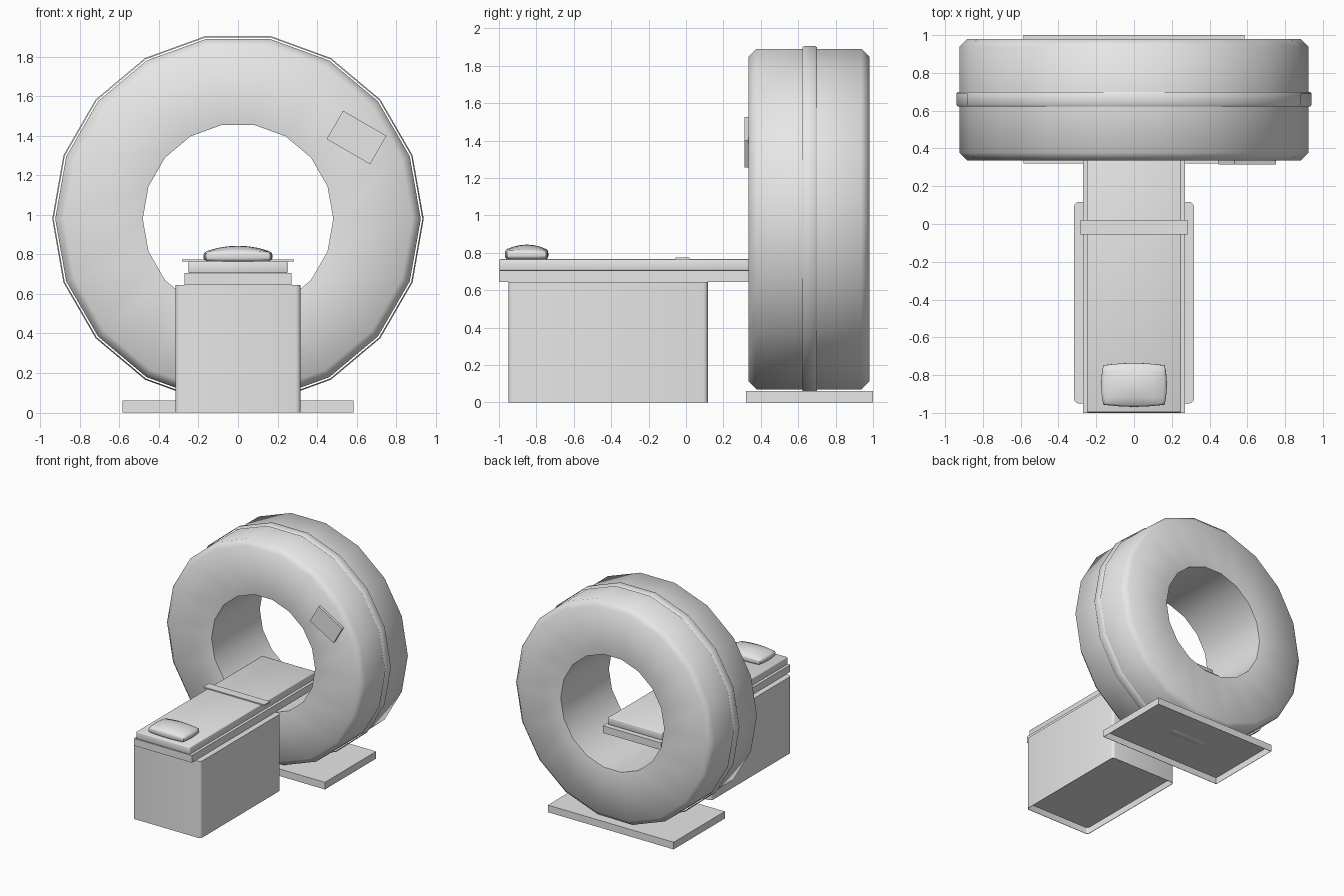
import bpy, bmesh, math
from mathutils import Matrix, Vector

if "Cube" in bpy.data.objects:
    bpy.data.objects.remove(bpy.data.objects["Cube"])

SIDES = 18
RING_Z = 0.98

grey = bpy.data.materials.new("light_grey")
grey.diffuse_color = (0.8, 0.8, 0.8, 1)
grey.use_nodes = True
grey.node_tree.nodes["Principled BSDF"].inputs["Base Color"].default_value = grey.diffuse_color


def finish(bm, name, angle=50):
    """Turn a bmesh into a smooth-by-angle object with the grey material."""
    bmesh.ops.recalc_face_normals(bm, faces=bm.faces)
    me = bpy.data.meshes.new(name)
    bm.to_mesh(me)
    bm.free()
    me.materials.append(grey)
    me.polygons.foreach_set("use_smooth", [True] * len(me.polygons))
    me.set_sharp_from_angle(angle=math.radians(angle))
    ob = bpy.data.objects.new(name, me)
    bpy.context.collection.objects.link(ob)
    return ob


def box_bm(x0, x1, y0, y1, z0, z1):
    bm = bmesh.new()
    bmesh.ops.create_cube(bm, size=1)
    bmesh.ops.scale(bm, vec=(x1 - x0, y1 - y0, z1 - z0), verts=bm.verts)
    bmesh.ops.translate(bm, vec=((x0 + x1) / 2, (y0 + y1) / 2, (z0 + z1) / 2), verts=bm.verts)
    return bm


def hollow_bottom(bm, depth, wall=0.004):
    """Recess the underside, leaving a thin rim."""
    face = min(bm.faces, key=lambda f: f.calc_center_median().z)
    bmesh.ops.inset_region(bm, faces=[face], thickness=wall)
    out = bmesh.ops.extrude_discrete_faces(bm, faces=[face])
    bmesh.ops.translate(bm, vec=(0, 0, depth), verts=out["faces"][0].verts)


def lathe(name, profile, closed):
    """Spin (y, radius) points around the gantry axis."""
    bm = bmesh.new()
    rings = []
    for i in range(SIDES):
        a = 2 * math.pi * i / SIDES
        rings.append([bm.verts.new((r * math.cos(a), y, RING_Z + r * math.sin(a)))
                      for y, r in profile])
    n = len(profile)
    for i in range(SIDES):
        a, b = rings[i], rings[(i + 1) % SIDES]
        for j in range(n if closed else n - 1):
            k = (j + 1) % n
            bm.faces.new((a[j], a[k], b[k], b[j]))
    return finish(bm, name)


# Gantry: chamfered ring with a through bore
lathe("gantry_ring", [(0.337, 0.482), (0.335, 0.49), (0.335, 0.882), (0.378, 0.925),
                      (0.937, 0.925), (0.98, 0.882), (0.98, 0.49), (0.978, 0.482)], True)

# Thin trim band floating just above the ring's rim
lathe("gantry_band", [(0.622, 0.933), (0.632, 0.94), (0.69, 0.94), (0.70, 0.933)], False)

# Floor plate beneath the gantry
bm = box_bm(-0.585, 0.585, 0.32, 1.0, 0, 0.06)
hollow_bottom(bm, 0.056)
finish(bm, "floor_plate", 30)

# Control panel tilted on the front of the ring
bm = box_bm(-0.127, 0.127, -0.012, 0.012, -0.083, 0.083)
bmesh.ops.transform(bm, verts=bm.verts,
                    matrix=Matrix.Translation((0.60, 0.326, 1.392)) @ Matrix.Rotation(math.radians(30), 4, "Y"))
finish(bm, "control_panel", 30)

# Table pedestal with rounded upright corners
bm = box_bm(-0.317, 0.317, -0.95, 0.117, 0, 0.645)
uprights = [e for e in bm.edges if abs(e.verts[0].co.z - e.verts[1].co.z) > 0.1]
bmesh.ops.bevel(bm, geom=uprights, offset=0.025, segments=3, profile=0.5, affect="EDGES")
hollow_bottom(bm, 0.055)
finish(bm, "table_pedestal")

# Sliding table and its padded top
finish(box_bm(-0.27, 0.27, -1.0, 0.72, 0.645, 0.705), "table_slide", 30)
bm = box_bm(-0.25, 0.25, -0.997, 0.68, 0.705, 0.766)
bmesh.ops.bevel(bm, geom=bm.edges[:], offset=0.006, segments=2, profile=0.5, affect="EDGES")
finish(bm, "table_pad")

# Strap across the table
finish(box_bm(-0.283, 0.283, -0.055, 0.02, 0.764, 0.775), "table_strap", 30)

# Pillow: subdivided block with bulging sides and a domed top
bm = box_bm(-1, 1, -1, 1, -1, 1)
bmesh.ops.subdivide_edges(bm, edges=bm.edges[:], cuts=5, use_grid_fill=True)
for v in bm.verts:
    x, y, z = v.co
    dome = (1 - x * x) * (1 - y * y)
    tuck = 0.91 + 0.09 * (1 - z ** 4)
    zz = 0.79 + z * 0.024
    if z > 0:
        zz += z * (0.021 * dome + 0.006 * (1 - x * x) + 0.003 * (1 - y * y))
    v.co = Vector((x * tuck * (0.163 + 0.011 * (1 - y * y)),
                   -0.852 + y * tuck * (0.104 + 0.012 * (1 - x * x)), zz))
finish(bm, "pillow", 60)
